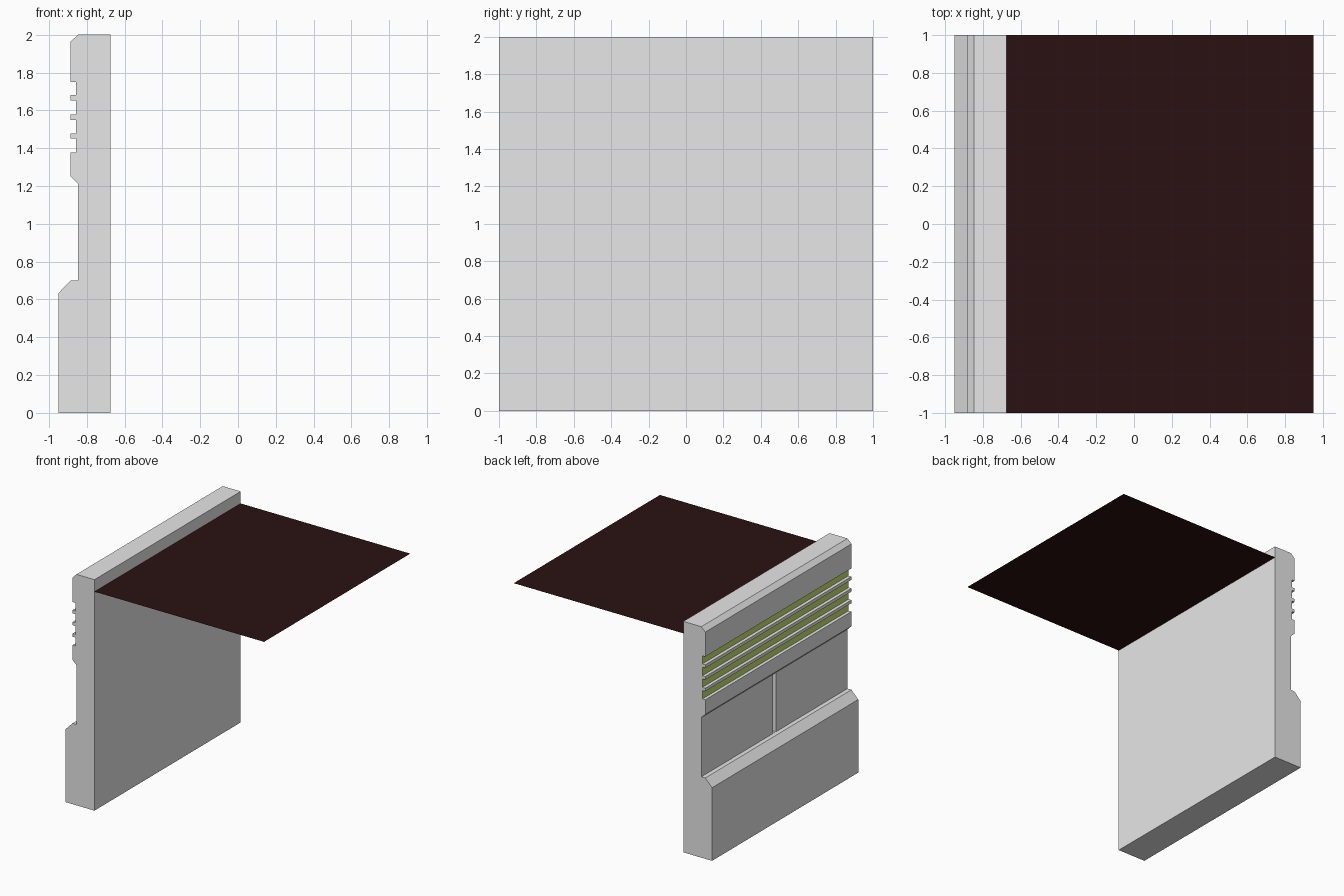
import bpy
import bmesh

cube = bpy.data.objects.get("Cube")
if cube:
    bpy.data.objects.remove(cube, do_unlink=True)


def material(name, rgb):
    m = bpy.data.materials.new(name)
    m.use_nodes = True
    m.diffuse_color = (*rgb, 1)
    m.node_tree.nodes["Principled BSDF"].inputs["Base Color"].default_value = (*rgb, 1)
    return m


GREY = material("light grey", (0.8, 0.8, 0.8))
GREEN = material("yellow green", (0.58, 0.78, 0.15))
DARK = material("dark maroon", (0.023, 0.0056, 0.0056))


def make_object(name, bm, mats):
    mesh = bpy.data.meshes.new(name)
    bm.to_mesh(mesh)
    bm.free()
    for m in mats:
        mesh.materials.append(m)
    ob = bpy.data.objects.new(name, mesh)
    bpy.context.collection.objects.link(ob)
    return ob


# Wall cross-section (x, z), from the base up the detailed side
INNER, PANEL, SLOT, OUTER, BASE = -0.675, -0.847, -0.857, -0.885, -0.95
profile = [(INNER, 0), (BASE, 0), (BASE, 0.633), (OUTER, 0.70), (PANEL, 0.70),
           (PANEL, 1.213), (OUTER, 1.25)]
# Four recessed slots separated by thin ribs
for low, high in [(1.377, 1.45), (1.477, 1.55), (1.578, 1.652), (1.68, 1.751)]:
    profile += [(OUTER, low), (SLOT, low), (SLOT, high), (OUTER, high)]
profile += [(OUTER, 1.963), (PANEL, 2), (INNER, 2)]

# Wall: extrude the section along y
bm = bmesh.new()
section = bm.faces.new([bm.verts.new((x, -1, z)) for x, z in profile])
result = bmesh.ops.extrude_face_region(bm, geom=[section], use_keep_orig=True)
for v in result["geom"]:
    if isinstance(v, bmesh.types.BMVert):
        v.co.y = 1
bmesh.ops.recalc_face_normals(bm, faces=bm.faces)
# Slot floors are green
for f in bm.faces:
    if all(abs(v.co.x - SLOT) < 1e-4 for v in f.verts):
        f.material_index = 1
wall = make_object("wall", bm, [GREY, GREEN])

# Vertical seam cut into the middle of the plain panel
bm = bmesh.new()
bmesh.ops.create_cube(bm, size=1)
for v in bm.verts:
    v.co.x = -0.87 if v.co.x < 0 else PANEL + 0.03
    v.co.y *= 0.04
    v.co.z = 0.701 if v.co.z < 0 else 1.212
cutter = make_object("seam_cutter", bm, [GREY])
cutter.hide_render = True
cutter.hide_set(True)
cutter.display_type = 'WIRE'
cut = wall.modifiers.new("seam", 'BOOLEAN')
cut.operation = 'DIFFERENCE'
cut.solver = 'EXACT'
cut.object = cutter

# Thin floor sheet reaching out from the wall near its top
bm = bmesh.new()
bm.faces.new([bm.verts.new(p) for p in
              [(-0.85, -1, 1.896), (0.95, -1, 1.896), (0.95, 1, 1.896), (-0.85, 1, 1.896)]])
make_object("floor_sheet", bm, [DARK])
